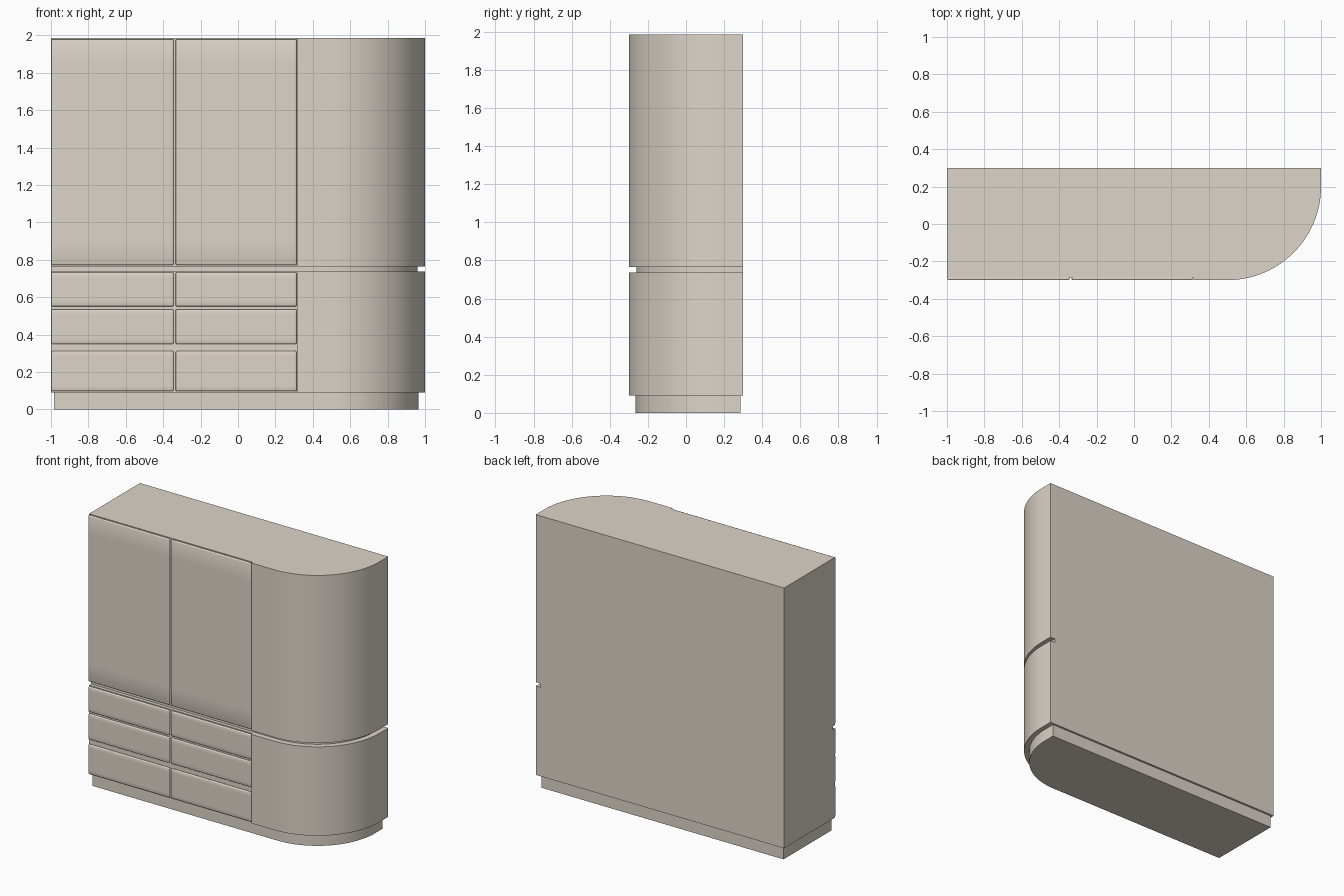
import bpy, bmesh, math
from mathutils import Vector

if "Cube" in bpy.data.objects:
    bpy.data.objects.remove(bpy.data.objects["Cube"])


def finish(bm, name, angle):
    bmesh.ops.recalc_face_normals(bm, faces=bm.faces)
    me = bpy.data.meshes.new(name)
    bm.to_mesh(me)
    bm.free()
    ob = bpy.data.objects.new(name, me)
    bpy.context.collection.objects.link(ob)
    me.materials.append(mat)
    bpy.ops.object.select_all(action='DESELECT')
    ob.select_set(True)
    bpy.context.view_layer.objects.active = ob
    bpy.ops.object.shade_smooth_by_angle(angle=math.radians(angle))
    return ob


def slab(name, z0, z1, left, back, front_pts, inset):
    """Upright body whose front right corner is a quarter circle."""
    r = 0.5 - inset
    pts = [(left, back)] + front_pts
    for i in range(33):
        a = -math.pi / 2 + math.pi / 2 * i / 32
        pts.append((0.5 + r * math.cos(a), 0.2 + r * math.sin(a)))
    pts.append((0.5 + r, back))
    bm = bmesh.new()
    face = bm.faces.new([bm.verts.new((x, y, z0)) for x, y in pts])
    res = bmesh.ops.extrude_face_region(bm, geom=[face])
    bmesh.ops.translate(bm, vec=(0, 0, z1 - z0),
                        verts=[v for v in res['geom'] if isinstance(v, bmesh.types.BMVert)])
    return finish(bm, name, 30)


def panel(name, x0, x1, z0, z1, soft):
    """Soft-edged front panel; extra loops control the shading falloff."""
    y0, y1 = -0.3, -0.283
    bm = bmesh.new()
    bmesh.ops.create_cube(bm, size=1)
    for v in bm.verts:
        v.co = Vector(((x0 + x1) / 2 + v.co.x * (x1 - x0),
                       (y0 + y1) / 2 + v.co.y * (y1 - y0),
                       (z0 + z1) / 2 + v.co.z * (z1 - z0)))
    cuts = [((x0 + 0.02, 0, 0), (1, 0, 0)), ((x1 - 0.02, 0, 0), (1, 0, 0)),
            ((0, 0, z0 + soft), (0, 0, 1)), ((0, 0, z1 - soft), (0, 0, 1))]
    for co, no in cuts:
        bmesh.ops.bisect_plane(bm, geom=bm.verts[:] + bm.edges[:] + bm.faces[:],
                               plane_co=co, plane_no=no)
    ob = finish(bm, name, 180)
    bev = ob.modifiers.new("soft_edges", 'BEVEL')
    bev.width = 0.005
    bev.segments = 2
    bev.limit_method = 'ANGLE'


mat = bpy.data.materials.new("warm_beige")
mat.diffuse_color = (0.72, 0.66, 0.58, 1)
mat.use_nodes = True
mat.node_tree.nodes["Principled BSDF"].inputs["Base Color"].default_value = mat.diffuse_color

# Bodies: the front is stepped back behind the doors and drawers
stepped = [(-1, -0.285), (0.318, -0.285), (0.318, -0.3)]
slab("plinth", 0, 0.09, -0.985, 0.285, [(-0.985, -0.265)], 0.035)
slab("lower_body", 0.09, 0.737, -1, 0.3, stepped, 0)
slab("shadow_gap", 0.737, 0.765, -1, 0.3, [(-1, -0.26)], 0.04)
slab("upper_body", 0.765, 1.985, -1, 0.3, stepped, 0)

# Two columns: a door above three drawers
for side, x0, x1 in (("left", -0.997, -0.345), ("right", -0.333, 0.313)):
    panel(f"{side}_door", x0, x1, 0.772, 1.979, 0.13)
    for i, (z0, z1) in enumerate(((0.098, 0.312), (0.35, 0.535), (0.551, 0.732))):
        panel(f"{side}_drawer_{i + 1}", x0, x1, z0, z1, 0.03)
